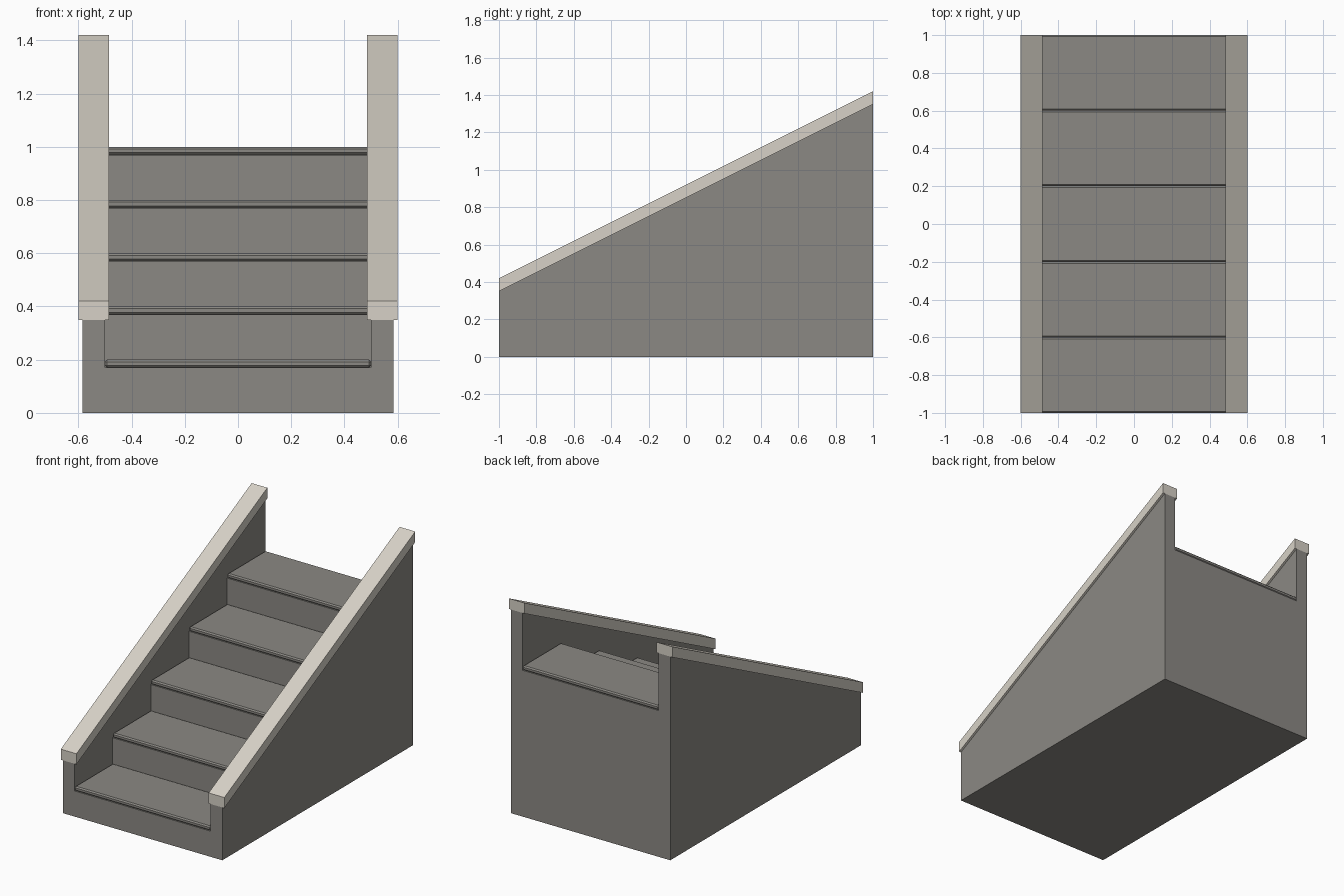
import bpy
import bmesh

cube = bpy.data.objects.get("Cube")
if cube:
    bpy.data.objects.remove(cube, do_unlink=True)

STEPS, RUN, RISE = 5, 0.4, 0.2
TREAD, BEVEL = 0.03, 0.008
INNER, OUTER = 0.5, 0.585      # side wall faces


def material(name, color):
    mat = bpy.data.materials.new(name)
    mat.use_nodes = True
    mat.diffuse_color = color
    mat.node_tree.nodes["Principled BSDF"].inputs["Base Color"].default_value = color
    return mat


stone = material("grey stone", (0.26, 0.25, 0.23, 1))
coping = material("pale coping stone", (0.68, 0.64, 0.57, 1))


def extrude_profile(name, profile, x0, x1, mat):
    """Extrude a closed (y, z) side profile from x0 to x1."""
    bm = bmesh.new()
    face = bm.faces.new([bm.verts.new((x0, y, z)) for y, z in profile])
    result = bmesh.ops.extrude_face_region(bm, geom=[face])
    moved = [v for v in result["geom"] if isinstance(v, bmesh.types.BMVert)]
    bmesh.ops.translate(bm, verts=moved, vec=(x1 - x0, 0, 0))
    bmesh.ops.recalc_face_normals(bm, faces=bm.faces)
    mesh = bpy.data.meshes.new(name)
    bm.to_mesh(mesh)
    bm.free()
    mesh.materials.append(mat)
    obj = bpy.data.objects.new(name, mesh)
    bpy.context.scene.collection.objects.link(obj)
    return obj


# Solid stepped core under the treads
profile = [(1, 0), (-1, 0)]
for i in range(STEPS):
    z = (i + 1) * RISE - TREAD
    profile += [(-1 + i * RUN, z), (-1 + (i + 1) * RUN, z)]
extrude_profile("stair_core", profile, -INNER, INNER, stone)

# Tread slabs with chamfered edges
for i in range(STEPS):
    y, z = -1 + i * RUN, (i + 1) * RISE
    slab = [(y, z - TREAD), (y + RUN, z - TREAD), (y + RUN, z), (y, z)]
    tread = extrude_profile(f"tread_{i + 1}", slab, -INNER, INNER, stone)
    chamfer = tread.modifiers.new("chamfer", "BEVEL")
    chamfer.width = BEVEL
    chamfer.segments = 1

# Sloping side walls, each capped by a wider coping
wall = [(-1, 0), (1, 0), (1, 1.35), (-1, 0.35)]
cap = [(-1, 0.35), (1, 1.35), (1, 1.42), (-1, 0.42)]
for side, s in (("left", 1), ("right", -1)):
    extrude_profile(f"{side}_wall", wall, s * INNER, s * OUTER, stone)
    extrude_profile(f"{side}_coping", cap, s * 0.485, s * 0.6, coping)
